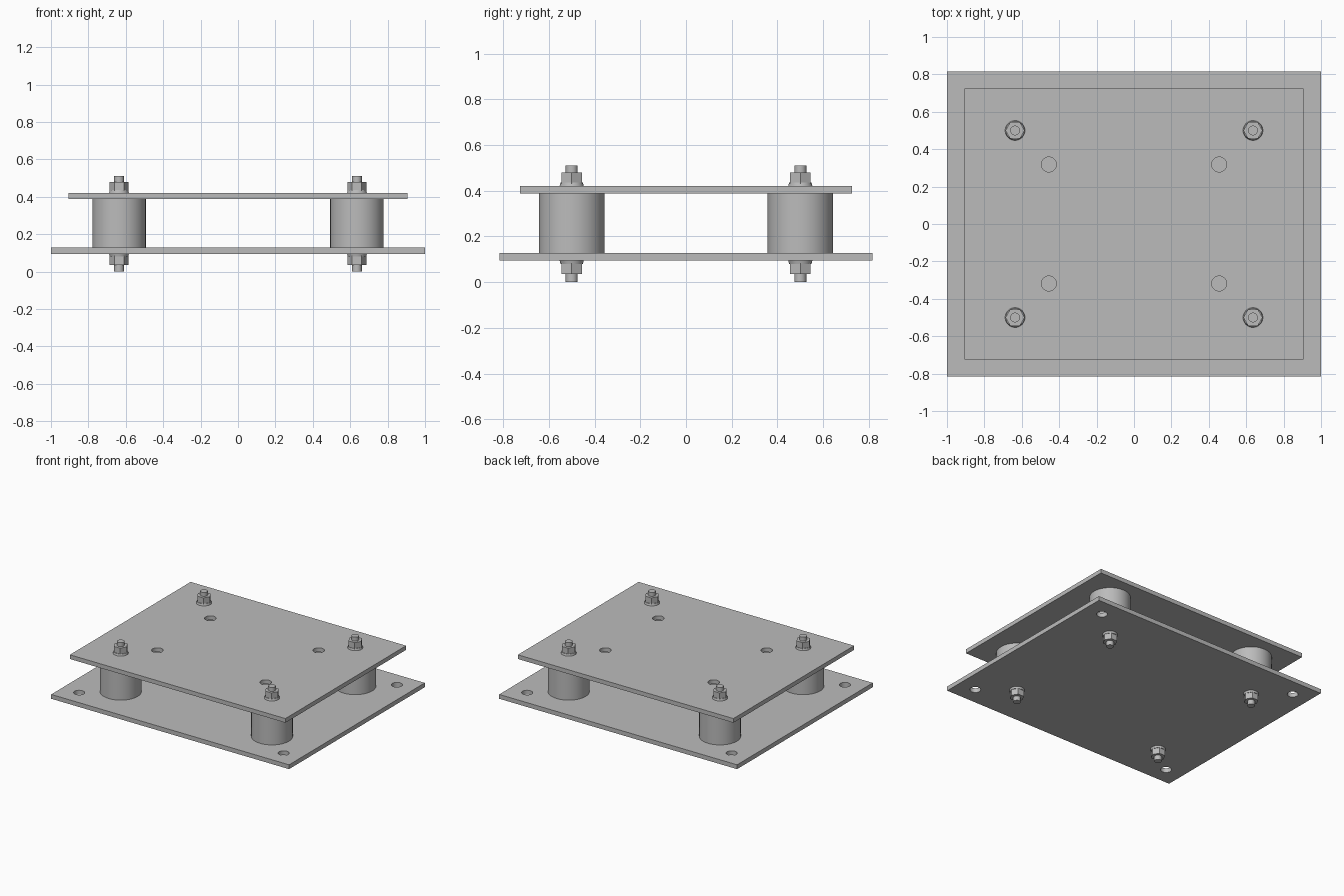
import bpy, bmesh
from math import cos, sin, pi, radians

cube = bpy.data.objects.get("Cube")
if cube:
    bpy.data.objects.remove(cube, do_unlink=True)

steel = bpy.data.materials.new("steel_grey")
steel.use_nodes = True
COLOUR = (0.5, 0.5, 0.5, 1)
steel.diffuse_color = COLOUR
steel.node_tree.nodes["Principled BSDF"].inputs["Base Color"].default_value = COLOUR

CORNERS = [("front_right", -1, -1), ("front_left", 1, -1),
           ("back_right", -1, 1), ("back_left", 1, 1)]


def finish(name, bm):
    """Turn a bmesh into a named, shaded object."""
    bmesh.ops.recalc_face_normals(bm, faces=bm.faces[:])
    mesh = bpy.data.meshes.new(name)
    bm.to_mesh(mesh)
    bm.free()
    mesh.materials.append(steel)
    obj = bpy.data.objects.new(name, mesh)
    bpy.context.collection.objects.link(obj)
    bpy.ops.object.select_all(action='DESELECT')
    obj.select_set(True)
    bpy.context.view_layer.objects.active = obj
    bpy.ops.object.shade_smooth_by_angle(angle=radians(30))
    return obj


def ring(x, y, r, n=32):
    return [(x + r * cos(2 * pi * i / n), y + r * sin(2 * pi * i / n)) for i in range(n)]


def plate(name, hx, hy, z0, z1, hole_x, hole_y, hole_r):
    """Rectangular plate with four round through holes."""
    bm = bmesh.new()
    loops = [[(-hx, -hy), (hx, -hy), (hx, hy), (-hx, hy)]]
    loops += [ring(sx * hole_x, sy * hole_y, hole_r) for _, sx, sy in CORNERS]
    for loop in loops:
        verts = [bm.verts.new((x, y, z0)) for x, y in loop]
        for a, b in zip(verts, verts[1:] + verts[:1]):
            bm.edges.new((a, b))
    bmesh.ops.triangle_fill(bm, edges=bm.edges[:], use_beauty=True)
    result = bmesh.ops.extrude_face_region(bm, geom=bm.faces[:], use_keep_orig=True)
    top = [v for v in result["geom"] if isinstance(v, bmesh.types.BMVert)]
    bmesh.ops.translate(bm, verts=top, vec=(0, 0, z1 - z0))
    return finish(name, bm)


def column(name, x, y, z0, z1, r0, r1=None, n=48):
    """Upright cylinder, cone section or prism."""
    bm = bmesh.new()
    bmesh.ops.create_cone(bm, cap_ends=True, segments=n, radius1=r0,
                          radius2=r0 if r1 is None else r1, depth=z1 - z0)
    # Put a hexagon's corners on the x axis
    if n == 6:
        for v in bm.verts:
            v.co.x, v.co.y = v.co.y, -v.co.x
    obj = finish(name, bm)
    obj.location = (x, y, (z0 + z1) / 2)
    return obj


# Plates
BASE_Z, BASE_TOP, DECK_Z, DECK_TOP = 0.095, 0.128, 0.388, 0.42
plate("base_plate", 1.0, 0.815, BASE_Z, BASE_TOP, 0.86, 0.68, 0.038)
plate("top_plate", 0.906, 0.725, DECK_Z, DECK_TOP, 0.455, 0.318, 0.04)

# Mounts: spacer, stud and a flanged nut at each end
for corner, sx, sy in CORNERS:
    x, y = sx * 0.636, sy * 0.5
    column(corner + "_spacer", x, y, BASE_TOP, DECK_Z, 0.143, n=64)
    column(corner + "_stud", x, y, 0, 0.51, 0.026)
    column(corner + "_upper_flange", x, y, DECK_TOP, DECK_TOP + 0.015, 0.053, 0.049)
    column(corner + "_upper_nut", x, y, DECK_TOP + 0.01, DECK_TOP + 0.06, 0.051, n=6)
    column(corner + "_lower_flange", x, y, BASE_Z - 0.015, BASE_Z, 0.049, 0.053)
    column(corner + "_lower_nut", x, y, BASE_Z - 0.06, BASE_Z - 0.01, 0.051, n=6)
